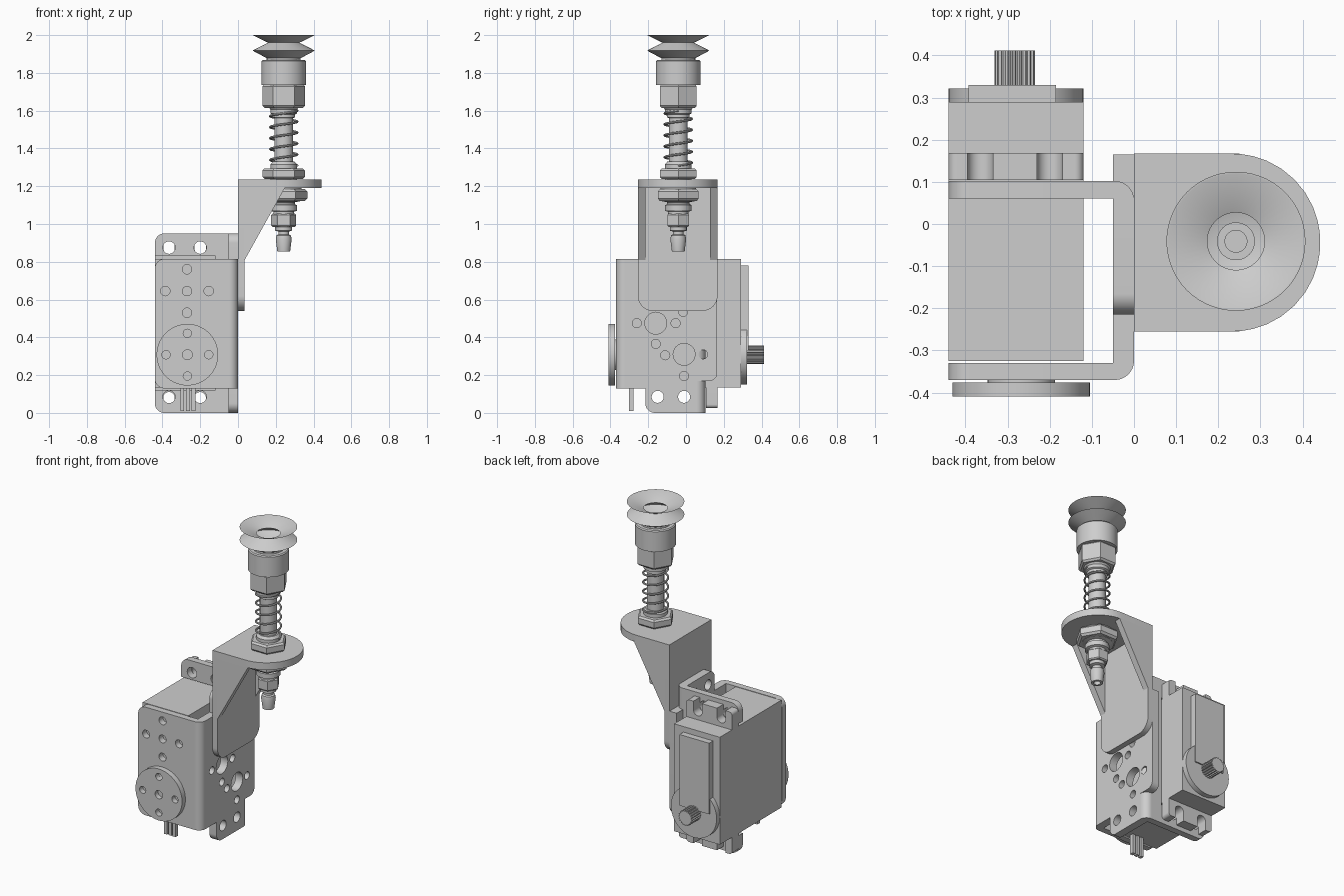
import bpy, bmesh, math
from mathutils import Matrix, Vector

if "Cube" in bpy.data.objects:
    bpy.data.objects.remove(bpy.data.objects["Cube"])

TONE = (0.615, 0.615, 0.615, 1)
grey = bpy.data.materials.new("machined_grey")
grey.use_nodes = True
grey.diffuse_color = TONE
grey.node_tree.nodes["Principled BSDF"].inputs["Base Color"].default_value = TONE

parts = []


def add(name, mesh, matrix=Matrix()):
    mesh.materials.clear()
    mesh.materials.append(grey)
    obj = bpy.data.objects.new(name, mesh)
    bpy.context.collection.objects.link(obj)
    obj.matrix_world = matrix
    parts.append(obj)
    return obj


def clean(mesh):
    bm = bmesh.new()
    bm.from_mesh(mesh)
    bmesh.ops.remove_doubles(bm, verts=bm.verts, dist=1e-5)
    bmesh.ops.recalc_face_normals(bm, faces=bm.faces)
    bm.to_mesh(mesh)
    bm.free()


def rounded(corners):
    """Outline from (u, v) or (u, v, fillet radius) corners."""
    out = []
    for i, c in enumerate(corners):
        p = Vector((c[0], c[1], 0))
        if len(c) == 2:
            out.append(p)
            continue
        a, b = corners[i - 1], corners[(i + 1) % len(corners)]
        da = (Vector((a[0], a[1], 0)) - p).normalized()
        db = (Vector((b[0], b[1], 0)) - p).normalized()
        half = da.angle(db) / 2
        centre = p + (da + db).normalized() * c[2] / math.sin(half)
        t = c[2] / math.tan(half)
        start, end = p + da * t - centre, p + db * t - centre
        out += [centre + start.lerp(end, k / 10).normalized() * c[2] for k in range(11)]
    return out


def circle(u, v, r, n=32):
    return [Vector((u + r * math.cos(math.tau * k / n), v + r * math.sin(math.tau * k / n), 0))
            for k in range(n)]


def rect(u0, v0, u1, v1):
    return [(u0, v0), (u1, v0), (u1, v1), (u0, v1)]


def curve_mesh(name, curve):
    tmp = bpy.data.objects.new(name, curve)
    bpy.context.collection.objects.link(tmp)
    deps = bpy.context.evaluated_depsgraph_get()
    mesh = bpy.data.meshes.new_from_object(tmp.evaluated_get(deps))
    bpy.data.objects.remove(tmp)
    clean(mesh)
    return mesh


def spline(curve, pts, cyclic=True):
    s = curve.splines.new("POLY")
    s.points.add(len(pts) - 1)
    for q, p in zip(s.points, pts):
        q.co = (*p, 1)
    s.use_cyclic_u = cyclic


def plate(name, axis, lo, hi, outline, holes=()):
    """Extrude an outline with round holes along an axis, between lo and hi."""
    curve = bpy.data.curves.new(name, "CURVE")
    curve.dimensions = "2D"
    curve.fill_mode = "BOTH"
    curve.extrude = (hi - lo) / 2
    spline(curve, rounded(outline) if isinstance(outline[0], tuple) else outline)
    for h in holes:
        spline(curve, circle(*h, 24))
    mid = (lo + hi) / 2
    m = {"x": Matrix(((0, 0, 1, mid), (1, 0, 0, 0), (0, 1, 0, 0), (0, 0, 0, 1))),
         "y": Matrix(((1, 0, 0, 0), (0, 0, -1, mid), (0, 1, 0, 0), (0, 0, 0, 1))),
         "z": Matrix.Translation((0, 0, mid))}[axis]
    return add(name, curve_mesh(name, curve), m)


AXIS = Matrix.Translation((0.242, -0.041, 0))


def lathe(name, profile, steps=40):
    """Spin an (r, z) profile round the plunger axis."""
    bm = bmesh.new()
    vs = [bm.verts.new((r, 0, z)) for r, z in profile]
    es = [bm.edges.new(e) for e in zip(vs, vs[1:])]
    bmesh.ops.spin(bm, geom=vs + es, cent=(0, 0, 0), axis=(0, 0, 1), angle=math.tau, steps=steps)
    bmesh.ops.remove_doubles(bm, verts=bm.verts, dist=1e-5)
    bmesh.ops.recalc_face_normals(bm, faces=bm.faces)
    mesh = bpy.data.meshes.new(name)
    bm.to_mesh(mesh)
    bm.free()
    return add(name, mesh, AXIS)


def hex_nut(name, r, z0, z1):
    c = 0.1 * r
    lathe(name, [(0, z0), (r - c, z0), (r, z0 + c), (r, z1 - c), (r - c, z1), (0, z1)], 6)


# Servo case and slotted mounting ears
plate("servo_case", "y", -0.325, 0.29, rect(-0.44, 0.135, -0.12, 0.815))
for name, base, s in (("upper", 0.81, 1), ("lower", 0.14, -1)):
    top, slot = base + s * 0.115, base + s * 0.03
    pts = [(-0.44, base), (-0.44, top, 0.02)]
    for cx in (-0.365, -0.2):
        pts += [(cx - 0.03, top), (cx - 0.03, slot, 0.029), (cx + 0.03, slot, 0.029), (cx + 0.03, top)]
    plate(name + "_servo_ear", "y", 0.105, 0.168, pts + [(-0.12, top, 0.02), (-0.12, base)])

# Rear cover, boss and splined shaft
plate("rear_cover", "y", 0.28, 0.33, rect(-0.393, 0.33, -0.185, 0.78))
plate("rear_boss", "y", 0.28, 0.322, circle(-0.28, 0.31, 0.16, 48))
teeth = [Vector((-0.283, 0.308, 0)) + Vector((math.cos(a), math.sin(a), 0)) * r
         for a, r in ((math.tau * k / 80, 0.048 if k % 4 < 2 else 0.042) for k in range(80))]
plate("splined_shaft", "y", 0.31, 0.412, teeth)

# Servo wires
for i in range(3):
    x = -0.305 + i * 0.03
    plate("servo_wire_%d" % i, "y", -0.303, -0.278, rect(x, 0.01, x + 0.02, 0.15))

# Bent mounting bracket: front flange, side wall, rear flange and bends
cross = [(-0.27 + dx, 0.645 + dz, 0.025) for dx, dz in
         ((0, 0), (0.115, 0), (-0.115, 0), (0, 0.115), (0, -0.115), (0, -0.225))]
plate("front_flange", "y", -0.37, -0.33,
      [(-0.05, 0.13), (-0.05, 0.815), (-0.44, 0.815, 0.05), (-0.44, 0.13, 0.05)], cross)
wall_holes = [(-0.16, 0.475, 0.058), (-0.01, 0.31, 0.058)]
wall_holes += [(y, z, 0.024) for y, z in ((-0.26, 0.475), (-0.16, 0.365), (-0.055, 0.475), (-0.015, 0.535),
                                          (-0.01, 0.195), (-0.11, 0.305), (0.09, 0.31))]
wall_holes += [(y, z, 0.032) for y in (-0.15, -0.01) for z in (0.085, 0.875)]
plate("side_wall", "x", -0.05, 0,
      [(-0.32, 0.13), (-0.215, 0.13), (-0.215, 0, 0.05), (0.05, 0), (0.05, 0.17), (0.165, 0.17, 0.04),
       (0.165, 0.815), (0.05, 0.815), (0.05, 0.95), (-0.215, 0.95, 0.05), (-0.215, 0.815), (-0.32, 0.815)],
      wall_holes)
plate("rear_flange", "y", 0.06, 0.102,
      [(-0.05, 0), (-0.05, 0.95), (-0.44, 0.95, 0.05), (-0.44, 0.83), (-0.12, 0.83),
       (-0.12, 0.12), (-0.44, 0.12), (-0.44, 0, 0.05)],
      [(x, z, 0.033) for x in (-0.365, -0.2) for z in (0.085, 0.875)])
plate("front_bend", "z", 0.13, 0.815, [(-0.05, -0.37), (0, -0.37, 0.045), (0, -0.32), (-0.05, -0.32)])
plate("rear_bend", "z", 0, 0.95, [(-0.05, 0.102), (0, 0.102, 0.045), (0, 0.05), (-0.05, 0.05)])

# Front horn disc
horn_holes = [(-0.268, 0.308, 0.026)] + [
    (-0.268 + 0.113 * math.cos(a), 0.308 + 0.113 * math.sin(a), 0.022) for a in (0, math.pi / 2, math.pi, -math.pi / 2)]
plate("horn_disc", "y", -0.41, -0.376, circle(-0.268, 0.308, 0.163, 56), horn_holes)
plate("horn_hub", "y", -0.38, -0.33, circle(-0.268, 0.308, 0.08))

# Angle arm carrying the plunger
plate("arm_upright", "x", 0, 0.035,
      [(-0.255, 1.2), (-0.255, 0.54, 0.08), (0.167, 0.54, 0.08), (0.167, 1.2)])
plate("arm_shelf", "z", 1.19, 1.235,
      [(0, -0.255), (0.442, -0.255, 0.209), (0.442, 0.167, 0.209), (0, 0.167)])
for name, y in (("front", -0.255), ("rear", 0.127)):
    plate(name + "_gusset", "y", y, y + 0.04, [(0.03, 0.8), (0.25, 1.195), (0.03, 1.195)])

# Hose nipple and lower fittings
lathe("hose_nipple", [(0.02, 0.9), (0.02, 0.855), (0.034, 0.855), (0.042, 0.92), (0.038, 0.94),
                      (0.028, 0.945), (0.028, 0.96), (0.045, 0.965), (0.045, 1.0), (0, 1.0), (0, 0.9), (0.02, 0.9)])
hex_nut("nipple_nut", 0.066, 0.985, 1.055)
lathe("lower_collar", [(0, 1.045), (0.055, 1.045), (0.055, 1.065), (0.07, 1.07), (0.07, 1.1),
                       (0.06, 1.105), (0.06, 1.115), (0.085, 1.12), (0.085, 1.13), (0, 1.13)])
hex_nut("lower_nut", 0.125, 1.122, 1.184)
lathe("lower_washer", [(0, 1.18), (0.095, 1.18), (0.095, 1.195), (0, 1.195)])

# Upper nut, plunger rod and spring
hex_nut("upper_nut", 0.112, 1.238, 1.295)
lathe("plunger_rod", [(0, 1.23), (0.07, 1.23), (0.07, 1.315), (0.058, 1.33), (0.05, 1.33), (0.05, 1.56),
                      (0.06, 1.565), (0.06, 1.58), (0.07, 1.585), (0.07, 1.605), (0.085, 1.625), (0, 1.625)])
coil = bpy.data.curves.new("spring", "CURVE")
coil.dimensions = "3D"
coil.bevel_depth = 0.006
coil.bevel_resolution = 2
coil.use_fill_caps = True
turns, per = 5, 32
spline(coil, [(0.072 * math.cos(math.tau * k / per), 0.072 * math.sin(math.tau * k / per),
               1.31 + 0.29 * k / (turns * per)) for k in range(turns * per + 1)], False)
add("spring", curve_mesh("spring", coil), AXIS)

# Cup holder and bellows suction cup
hex_nut("holder_nut", 0.113, 1.615, 1.74)
lathe("cup_holder", [(0, 1.735), (0.118, 1.735), (0.118, 1.862), (0.112, 1.868), (0, 1.868)])
lathe("suction_cup", [(0, 1.86), (0.09, 1.86), (0.09, 1.878), (0.165, 1.918), (0.083, 1.96), (0.165, 2.0),
                      (0.16, 2.0), (0.068, 1.96), (0.13, 1.92), (0.068, 1.885), (0, 1.885)], 56)
lathe("suction_port", [(0, 1.88), (0.045, 1.88), (0.045, 1.9), (0.026, 1.9), (0.026, 1.888), (0, 1.888)])

# Smooth round surfaces and keep hard edges
bpy.ops.object.select_all(action="DESELECT")
for o in parts:
    o.select_set(True)
bpy.context.view_layer.objects.active = parts[0]
bpy.ops.object.shade_smooth_by_angle(angle=math.radians(30))
